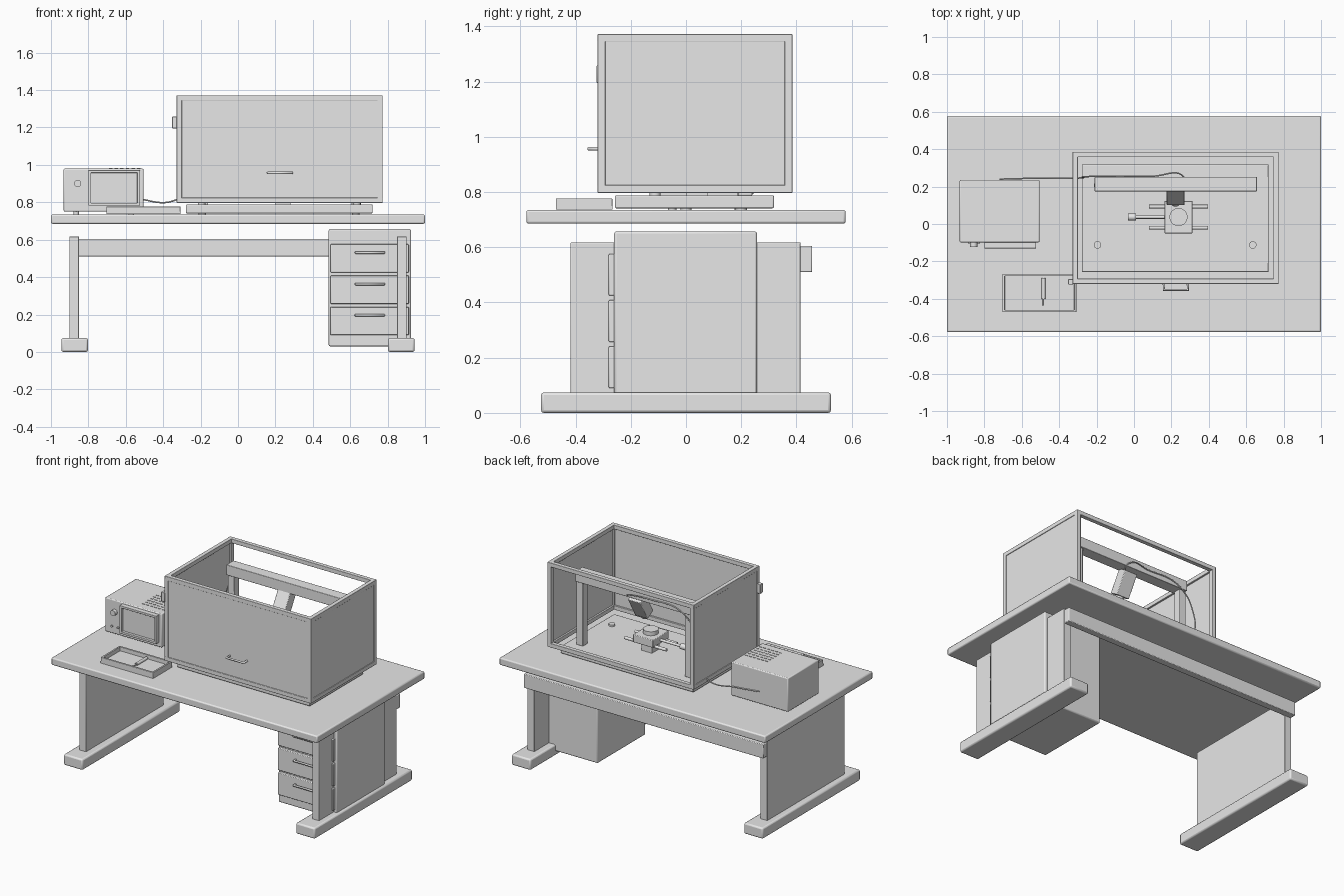
import bpy, bmesh, math
from mathutils import Vector, Matrix

if "Cube" in bpy.data.objects:
    bpy.data.objects.remove(bpy.data.objects["Cube"])

grey = bpy.data.materials.new("plain_grey")
grey.diffuse_color = (0.8, 0.8, 0.8, 1)
grey.use_nodes = True
grey.node_tree.nodes["Principled BSDF"].inputs["Base Color"].default_value = grey.diffuse_color


def finish(obj):
    obj.data.materials.append(grey)
    bpy.ops.object.select_all(action='DESELECT')
    obj.select_set(True)
    bpy.context.view_layer.objects.active = obj


def box(name, x, y, z, bevel=0.0, rot=None):
    """Box from (min, max) ranges, with an optional soft edge and rotation about x."""
    c = Vector((sum(x) / 2, sum(y) / 2, sum(z) / 2))
    size = (x[1] - x[0], y[1] - y[0], z[1] - z[0], 1)
    bm = bmesh.new()
    bmesh.ops.create_cube(bm, size=1, matrix=Matrix.Diagonal(size))
    me = bpy.data.meshes.new(name)
    bm.to_mesh(me)
    bm.free()
    obj = bpy.data.objects.new(name, me)
    bpy.context.collection.objects.link(obj)
    obj.location = c
    if rot:
        obj.rotation_euler.x = rot
    finish(obj)
    if bevel:
        m = obj.modifiers.new("soft_edge", 'BEVEL')
        m.width, m.segments = bevel, 2
        bpy.ops.object.shade_smooth_by_angle()
    return obj


def rod(name, a, b, r, sides=24):
    """Cylinder between two points."""
    a, b = Vector(a), Vector(b)
    bpy.ops.mesh.primitive_cylinder_add(vertices=sides, radius=r, depth=(b - a).length,
                                        location=(a + b) / 2,
                                        rotation=(b - a).to_track_quat('Z', 'Y').to_euler())
    obj = bpy.context.object
    obj.name = name
    finish(obj)
    bpy.ops.object.shade_smooth_by_angle()
    return obj


def tube(name, pts, r, smooth=False):
    """Bent tube through a few points."""
    cu = bpy.data.curves.new(name, 'CURVE')
    cu.dimensions, cu.bevel_depth, cu.bevel_resolution, cu.use_fill_caps = '3D', r, 3, True
    if smooth:
        s = cu.splines.new('BEZIER')
        s.bezier_points.add(len(pts) - 1)
        for p, co in zip(s.bezier_points, pts):
            p.co = co
            p.handle_left_type = p.handle_right_type = 'AUTO'
    else:
        s = cu.splines.new('POLY')
        s.points.add(len(pts) - 1)
        for p, co in zip(s.points, pts):
            p.co = (*co, 1)
    obj = bpy.data.objects.new(name, cu)
    bpy.context.collection.objects.link(obj)
    finish(obj)
    bpy.ops.object.convert(target='MESH')


# Desk: top, two leg panels on long feet, rear beam
box("desk_top", (-1, 1), (-.578, .578), (.685, .735), .008)
for side, s in (("left", -1), ("right", 1)):
    box(side + "_leg", sorted((s * .85, s * .902)), (-.418, .415), (.06, .617), .003)
    box(side + "_foot", sorted((s * .802, s * .944)), (-.525, .525), (0, .074), .01)
box("rear_beam", (-.9, .9), (.41, .457), (.51, .605), .004)

# Drawer cabinet
box("cabinet", (.485, .925), (-.26, .257), (.03, .657), .008)
for i, (z0, z1) in enumerate(((.425, .576), (.257, .408), (.09, .241))):
    box(f"drawer_front_{i + 1}", (.495, .913), (-.28, -.255), (z0, z1), .004)
    z = z0 + .106
    tube(f"drawer_handle_{i + 1}", [(.63, -.275, z), (.63, -.3, z), (.78, -.3, z), (.78, -.275, z)], .007)

# Optical base plate with short feet
box("base_plate", (-.278, .72), (-.257, .318), (.741, .788), .004)
for x in (-.19, .63):
    for y in (-.0, .2):
        rod("base_plate_foot", (x, y, .734), (x, y, .743), .02)

# Enclosure: bars along all twelve edges; front, left and right panels
X, Y, Z, T = (-.328, .773), (-.32, .385), (.797, 1.372), .028
XB, YB, ZB = [[(r[0], r[0] + T), (r[1] - T, r[1])] for r in (X, Y, Z)]
for a in (0, 1):
    for b in (0, 1):
        box("enclosure_bar_x", X, YB[a], ZB[b], .002)
        box("enclosure_bar_y", XB[a], Y, ZB[b], .002)
        box("enclosure_post", XB[a], YB[b], Z, .002)
box("front_panel", (X[0] + .02, X[1] - .02), (Y[0] + .004, Y[0] + .016), (Z[0] + .02, Z[1] - .02))
box("left_panel", (X[0] + .004, X[0] + .016), (Y[0] + .02, Y[1] - .02), (Z[0] + .02, Z[1] - .02))
box("right_panel", (X[1] - .016, X[1] - .004), (Y[0] + .02, Y[1] - .02), (Z[0] + .02, Z[1] - .02))
for x in (-.195, .635):
    for y in (-.112, .207):
        rod("enclosure_foot", (x, y, .787), (x, y, .80), .02)
tube("enclosure_handle", [(.16, -.31, .957), (.16, -.352, .957), (.288, -.352, .957), (.288, -.31, .957)], .007)
box("enclosure_latch", (-.352, -.326), (-.324, -.295), (1.195, 1.258), .003)

# Gantry inside the enclosure
box("gantry_rail", (-.21, .657), (.175, .252), (1.22, 1.29), .003)
for x in (-.21, .607):
    box("gantry_post", (x, x + .05), (.19, .24), (.787, 1.225), .003)

# Tilted sensor head and its lens
TILT = -math.radians(30)
head = Vector((.222, .17, 1.145))
axis = Vector((0, -.5, -.866))
box("sensor_head", (.175, .27), (head.y - .035, head.y + .035), (head.z - .08, head.z + .08), .004, TILT)
rod("sensor_lens", head + axis * .07, head + axis * .105, .028)

# Sample stage on two guide rods, with adjuster knob
box("stage_pedestal", (.2, .28), (0, .08), (.786, .86))
box("stage_block", (.163, .313), (-.05, .123), (.85, .903), .004)
rod("sample_disc", (.238, .037, .9), (.238, .037, .93), .048, 40)
for y in (-.02, .093):
    rod("guide_rod", (.08, y, .848), (.395, y, .848), .01)
rod("adjuster_shaft", (0, .037, .872), (.17, .037, .872), .009)
rod("adjuster_knob", (-.033, .037, .872), (.01, .037, .872), .019)

# Cable from the head, along the rail and down to the control unit
tube("cable", [(.25, .2, 1.2), (.262, .256, 1.235), (.1, .256, 1.25), (-.16, .256, 1.22),
               (-.27, .252, 1.05), (-.28, .247, .87), (-.34, .244, .81),
               (-.55, .244, .82), (-.72, .24, .835)], .004, True)

# Control unit with framed screen, knob, buttons and top vents
box("control_unit", (-.932, -.505), (-.098, .236), (.75, .98), .006)
for x in (-.865, -.57):
    for y in (-.05, .19):
        rod("control_unit_foot", (x, y, .734), (x, y, .755), .015)
sx, sy, sz, w = (-.8, -.524), (-.13, -.095), (.782, .972), .015
for a, b in ((sz[0], sz[0] + w), (sz[1] - w, sz[1])):
    box("screen_frame_bar", sx, sy, (a, b), .002)
for a, b in ((sx[0], sx[0] + w), (sx[1] - w, sx[1])):
    box("screen_frame_side", (a, b), sy, sz, .002)
box("screen", (sx[0] + .01, sx[1] - .01), (-.112, -.096), (sz[0] + .01, sz[1] - .01))
rod("dial", (-.857, -.095, .9), (-.857, -.122, .9), .019)
for x in (-.878, -.833):
    rod("button", (x, -.095, .8), (x, -.106, .8), .007)
for i in range(6):
    for j in range(6):
        x, y = -.69 + i * .03, -.045 + j * .03
        box("vent_slot", (x, x + .018), (y, y + .006), (.978, .983))

# Tool tray with a small probe lying in it
tx, ty = (-.703, -.308), (-.471, -.267)
box("tray_floor", tx, ty, (.737, .75))
for a in (ty[0], ty[1] - .012):
    box("tray_long_wall", tx, (a, a + .012), (.738, .777), .002)
for a in (tx[0], tx[1] - .012):
    box("tray_short_wall", (a, a + .012), ty, (.738, .777), .002)
rod("probe_handle", (-.484, -.29, .76), (-.484, -.4, .76), .01)
rod("probe_tip", (-.484, -.4, .76), (-.484, -.435, .76), .004)
